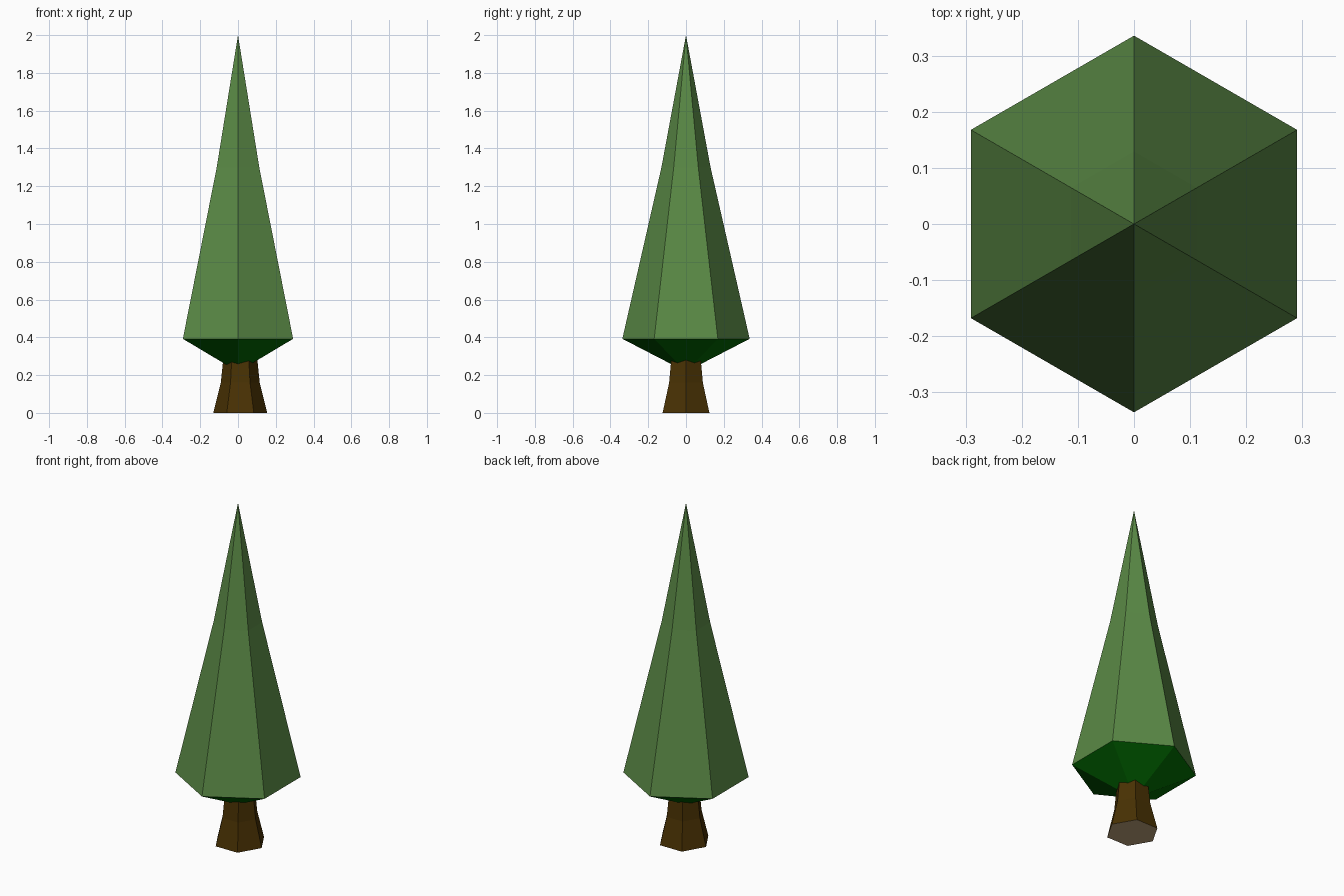
import bpy, bmesh, math

if "Cube" in bpy.data.objects:
    bpy.data.objects.remove(bpy.data.objects["Cube"])


def material(name, rgb):
    m = bpy.data.materials.new(name)
    m.diffuse_color = (*rgb, 1)
    m.use_nodes = True
    m.node_tree.nodes["Principled BSDF"].inputs["Base Color"].default_value = m.diffuse_color
    return m


def lathe(name, rings, start, cx, mats, rule):
    """Hexagonal stack of (radius, z) rings; radius 0 makes a point."""
    bm = bmesh.new()
    loops = []
    for r, z in rings:
        n = 6 if r else 1
        loops.append([bm.verts.new((cx + r * math.cos(start + i * math.pi / 3),
                                    r * math.sin(start + i * math.pi / 3), z))
                      for i in range(n)])
    for a, b in zip(loops, loops[1:]):
        for i in range(6):
            j = (i + 1) % 6
            quad = [a[i % len(a)], a[j % len(a)], b[j % len(b)], b[i % len(b)]]
            bm.faces.new(list(dict.fromkeys(quad)))
    for end in (loops[0], loops[-1]):
        if len(end) > 1:
            bm.faces.new(end)
    bmesh.ops.recalc_face_normals(bm, faces=bm.faces[:])
    for f in bm.faces:
        f.material_index = rule(f.normal)
    mesh = bpy.data.meshes.new(name)
    bm.to_mesh(mesh)
    bm.free()
    for m in mats:
        mesh.materials.append(m)
    obj = bpy.data.objects.new(name, mesh)
    bpy.context.collection.objects.link(obj)
    return obj


leaf = material("leaf green", (0.102, 0.250, 0.060))
under = material("dark underside green", (0.0, 0.14, 0.0))
bark = material("bark brown", (0.066, 0.031, 0.001))
wood = material("cut wood", (0.52, 0.37, 0.20))

# Tall foliage cone with a dark tapered underside
lathe("foliage", [(0, 0.218), (0.337, 0.392), (0.13, 1.3), (0, 2.0)],
      math.pi / 2, 0, [leaf, under], lambda n: int(n.z < -0.1))

# Flared trunk, slightly off centre, with a pale cut base
lathe("trunk", [(0.143, 0), (0.103, 0.16), (0.090, 0.285)],
      0, 0.012, [bark, wood], lambda n: int(n.z < -0.9))
